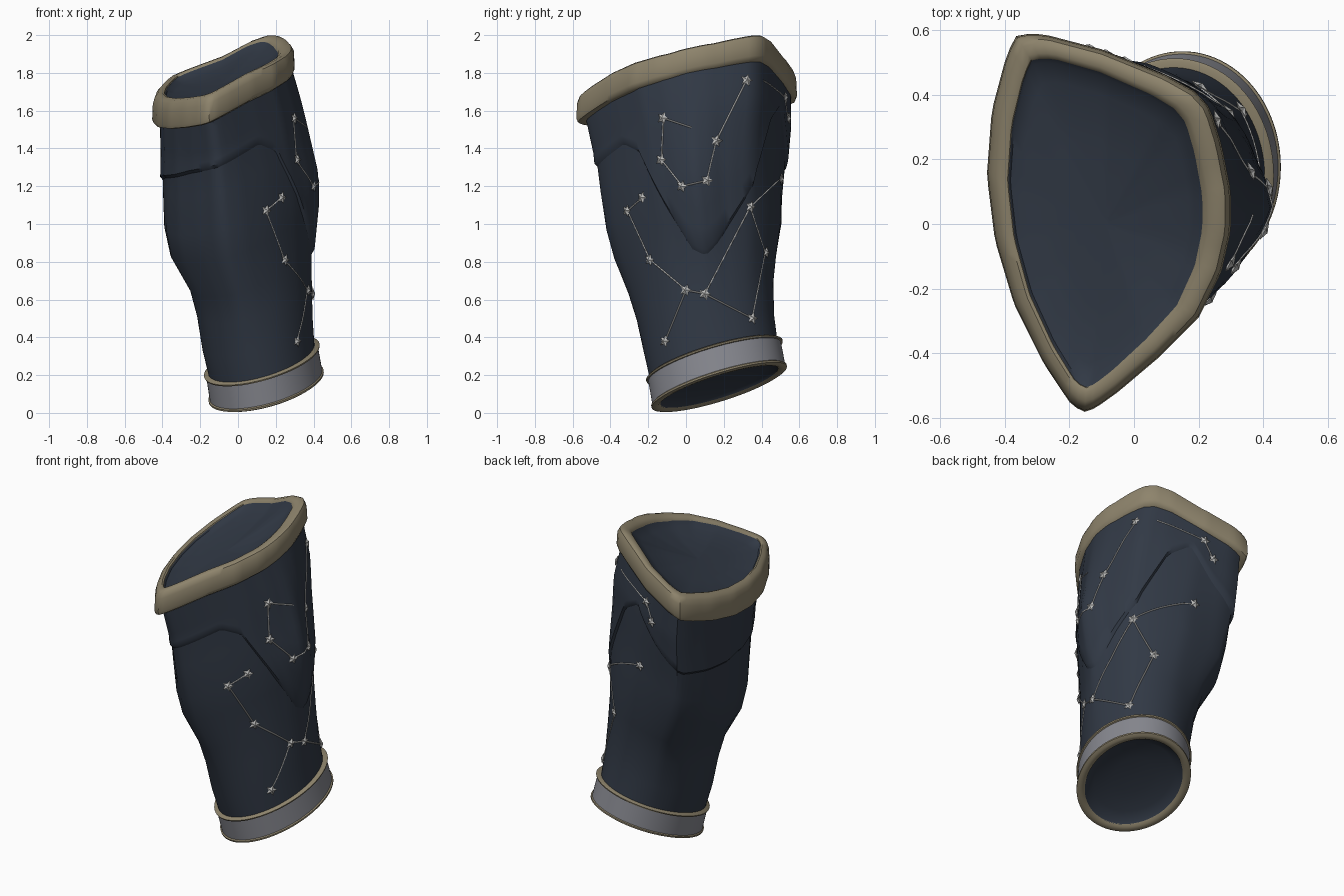
import bpy, math
from mathutils import Vector
from mathutils.bvhtree import BVHTree

if "Cube" in bpy.data.objects:
    bpy.data.objects.remove(bpy.data.objects["Cube"])

N = 96


def material(name, rgb):
    m = bpy.data.materials.new(name)
    m.diffuse_color = (*rgb, 1)
    m.use_nodes = True
    m.node_tree.nodes["Principled BSDF"].inputs["Base Color"].default_value = m.diffuse_color
    return m


CLOTH = material("navy cloth", (0.031, 0.041, 0.060))
TRIM = material("tan trim", (0.27, 0.23, 0.15))
BAND = material("grey band", (0.24, 0.245, 0.275))
STAR = material("pale silver", (0.50, 0.50, 0.49))

# Pointed shield outline of the upper opening
RIM_BOX = (-0.455, 0.30, -0.583, 0.587)
SHIELD = [(-.37, .58), (-.40, .5), (-.44, .35), (-.455, .15), (-.43, -.05), (-.37, -.25),
          (-.28, -.43), (-.20, -.55), (-.16, -.583), (-.12, -.57), (-.05, -.52), (.08, -.41),
          (.2, -.29), (.27, -.15), (.3, -.02), (.3, .1), (.27, .25), (.235, .36), (.19, .41),
          (.1, .46), (-.1, .54), (-.28, .587), (-.33, .587)]


def lerp(a, b, t):
    return a + (b - a) * t


def table(rows, v):
    """Linear interpolation in rows whose first column ascends."""
    if v <= rows[0][0]:
        return list(rows[0][1:])
    for p, q in zip(rows, rows[1:]):
        if v <= q[0]:
            t = (v - p[0]) / (q[0] - p[0])
            return [lerp(a, b, t) for a, b in zip(p[1:], q[1:])]
    return list(rows[-1][1:])


def shield_radius(th):
    x0, x1, y0, y1 = RIM_BOX
    pts = [Vector(((2 * x - x0 - x1) / (x1 - x0), (2 * y - y0 - y1) / (y1 - y0))) for x, y in SHIELD]
    d = Vector((math.cos(th), math.sin(th)))
    best = 0
    for a, b in zip(pts, pts[1:] + pts[:1]):
        e = b - a
        den = d.x * e.y - d.y * e.x
        if abs(den) < 1e-9:
            continue
        r = (a.x * e.y - a.y * e.x) / den
        s = (a.x * d.y - a.y * d.x) / den
        if -1e-6 <= s <= 1 + 1e-6 and r > best:
            best = r
    return best


ANG = [2 * math.pi * i / N for i in range(N)]
DEG = [(math.degrees(a) + 180) % 360 - 180 for a in ANG]
RAD = [shield_radius(a) for a in ANG]
# Flattening on both sides of the ridge that runs down the right side
RIDGE = [table([(0, 0), (18, .8), (35, 1), (60, .6), (88, 0)], abs(d))[0] for d in DEG]
# The upper rim rises to a peak at its back right corner
PEAK = [table([(-60, 0), (-10, -.025), (15, -.012), (46, .03), (60, .028), (90, 0)], d)[0] for d in DEG]


def point(i, box, zc, blend, inset=0.0, scale=1.0, dz=0.0, ridge=0.0):
    """Point on a tilted section; blend 0 = shield, 1 = ellipse."""
    x0, x1, y0, y1 = box
    r = lerp(RAD[i], 1, blend) * scale * (1 - ridge * RIDGE[i])
    dx = r * math.cos(ANG[i]) * ((x1 - x0) / 2 - inset)
    dy = r * math.sin(ANG[i]) * ((y1 - y0) / 2 - inset)
    t = min(max((zc - 0.13) / 1.67, 0), 1)
    z = zc + dz + lerp(.25, .416, t) * dx + lerp(.30, .165, t) * dy
    return Vector(((x0 + x1) / 2 + dx, (y0 + y1) / 2 + dy, z))


def rim_point(i, inset, scale, dz):
    """Rim section, slightly wider on the right than on the left."""
    p = point(i, RIM_BOX, 1.805, 0, inset, scale, dz + PEAK[i] * scale)
    p.x -= inset * .14
    return p


def loft(name, rings, mats, closed=False, cap=False, rule=None):
    verts = [v for r in rings for v in r]
    n = len(rings)
    faces = []
    for k in range(n if closed else n - 1):
        a, b = k * N, ((k + 1) % n) * N
        for i in range(N):
            j = (i + 1) % N
            faces.append((a + i, a + j, b + j, b + i))
    if cap:
        faces.append(tuple(range((n - 1) * N, n * N)))
    return make(name, verts, faces, mats, rule)


def make(name, verts, faces, mats, rule=None, angle=40):
    me = bpy.data.meshes.new(name)
    me.from_pydata(verts, [], faces)
    for m in mats:
        me.materials.append(m)
    if rule:
        for p in me.polygons:
            p.material_index = rule(p.index // N)
    ob = bpy.data.objects.new(name, me)
    bpy.context.collection.objects.link(ob)
    bpy.ops.object.select_all(action='DESELECT')
    ob.select_set(True)
    bpy.context.view_layer.objects.active = ob
    bpy.ops.object.shade_smooth_by_angle(angle=math.radians(angle))
    return ob


# Sleeve: section height, x range, y range, shape blend, ridge strength
BODY = [(.275, -.155, .405, -.19, .485, 1, 0), (.42, -.19, .395, -.225, .47, .9, .01),
        (.60, -.22, .39, -.265, .47, .75, .03), (.75, -.26, .39, -.31, .49, .6, .065),
        (.95, -.365, .415, -.385, .525, .42, .11), (1.10, -.395, .42, -.425, .525, .3, .12),
        (1.30, -.40, .375, -.455, .535, .15, .08), (1.50, -.40, .33, -.48, .55, .05, .03),
        (1.72, -.41, .265, -.535, .55, 0, 0)]


def body_point(i, zc, inset=0.0):
    *box, blend, ridge = table(BODY, zc)
    return point(i, box, zc, blend, inset, ridge=ridge)


sleeve = loft("sleeve", [[body_point(i, r[0]) for i in range(N)] for r in BODY], [CLOTH])

# Overlapping upper flap whose lower edge dips to a point on the right side
EDGE = [(-180, 1.40), (-130, 1.44), (-95, 1.45), (-62, 1.46), (-45, 1.38), (-25, 1.05), (-8, .80),
        (2, .75), (12, .80), (45, 1.07), (65, 1.43), (85, 1.54), (110, 1.38), (130, 1.29), (180, 1.40)]
EDGE_Z = [table(EDGE, d)[0] for d in DEG]
STEPS = 10
flap_rings = [[body_point(i, lerp(1.72, EDGE_Z[i], k / STEPS), -lerp(.006, .014, k / STEPS))
               for i in range(N)] for k in range(STEPS + 1)]
flap_rings.append([body_point(i, EDGE_Z[i] - .025, .004) for i in range(N)])
flap = loft("upper_flap", flap_rings, [CLOTH])

# Thick rolled rim around the upper opening: inset, drop
RIM = [(.03, -.15), (.008, -.14), (0, -.12), (.004, -.04), (.016, -.01), (.032, 0),
       (.060, 0), (.074, -.008), (.082, -.03), (.08, -.15)]
loft("upper_rim", [[rim_point(i, o, 1, d) for i in range(N)] for o, d in RIM], [TRIM], closed=True)

# Shallow dark linings that close both openings
loft("upper_lining", [[rim_point(i, .074, s, d) for i in range(N)]
                      for s, d in [(1, -.012), (.97, -.026), (.85, -.045), (.5, -.06), (.05, -.065)]],
     [CLOTH], cap=True)
LOW_BOX = (-.157, .458, -.184, .538)
loft("lower_lining", [[point(i, LOW_BOX, .132, 1, .046, s, d) for i in range(N)]
                      for s, d in [(1, .008), (.96, .022), (.8, .04), (.4, .055), (.05, .058)]],
     [CLOTH], cap=True)

# Lower cuff: grey band between two tan beads; t runs from bottom to top
CUFF = [(.06, .050), (0, .038), (-.01, .018), (.03, .003), (.09, .002), (.12, .009),
        (.90, .007), (.91, -.001), (.96, -.004), (1.0, .004), (1.02, .03)]


def cuff_point(i, t, o):
    box = [lerp(a, b, t) for a, b in zip(LOW_BOX, (-.177, .427, -.209, .507))]
    return point(i, box, lerp(.132, .285, t), 1, o)


loft("lower_cuff", [[cuff_point(i, t, o) for i in range(N)] for t, o in CUFF], [TRIM, BAND],
     rule=lambda k: 1 if k == 5 else 0)

# Surface lookup used to lay the embroidery on the cloth
verts, polys = [], []
for ob in (sleeve, flap):
    base = len(verts)
    verts += [v.co.copy() for v in ob.data.vertices]
    polys += [[base + i for i in p.vertices] for p in ob.data.polygons]
tree = BVHTree.FromPolygons(verts, polys)


def on_side(y, z):
    return tree.ray_cast(Vector((3, y, z)), Vector((-1, 0, 0)))[:2]


def on_back(x, z):
    return tree.ray_cast(Vector((x, 3, z)), Vector((0, -1, 0)))[:2]


# Constellations on the right side (y, z) and back (x, z)
SIDE = [[(.03, 1.51), (-.12, 1.56), (-.13, 1.34), (-.02, 1.20), (.11, 1.23), (.16, 1.44), (.32, 1.76)],
        [(-.23, 1.14), (-.31, 1.07), (-.19, .81), (0, .65), (-.11, .38)],
        [(.50, 1.24), (.34, 1.09), (.10, .63), (.35, .50), (.42, .85), (.34, 1.09)],
        [(0, .65), (.10, .63)]]
BACK = [[(.17, 1.76), (-.09, 1.67), (-.14, 1.56)]]
NO_STAR = {(.03, 1.51), (.17, 1.76)}

thread = bpy.data.curves.new("star_threads", 'CURVE')
thread.dimensions = '3D'
thread.bevel_depth = .0045
thread.bevel_resolution = 0
thread.materials.append(STAR)
bpy.context.collection.objects.link(bpy.data.objects.new("star_threads", thread))

done = set()
star_v, star_f = [], []


def add_star(co, no):
    """Small raised five-pointed stud facing along the surface normal."""
    if no.dot(co - Vector((.05, .1, co.z))) < 0:
        no = -no
    q = no.to_track_quat('Z', 'Y')
    b = len(star_v)
    for i in range(10):
        r, a = (.034, .018)[i % 2], math.pi * i / 5
        star_v.append(co + q @ Vector((r * math.cos(a), r * math.sin(a), .006)))
    star_v.append(co + no * .018)
    star_v.append(co - no * .005)
    for i in range(10):
        j = (i + 1) % 10
        star_f.extend([(b + i, b + j, b + 10), (b + j, b + i, b + 11)])


for chains, cast in ((SIDE, on_side), (BACK, on_back)):
    for chain in chains:
        for p in chain:
            hit = cast(*p)
            if p not in done and p not in NO_STAR and hit[0]:
                done.add(p)
                add_star(*hit)
        for p, q in zip(chain, chain[1:]):
            hits = [cast(lerp(p[0], q[0], k / 12), lerp(p[1], q[1], k / 12))[0] for k in range(13)]
            hits = [h for h in hits if h]
            sp = thread.splines.new('POLY')
            sp.points.add(len(hits) - 1)
            for c, h in zip(sp.points, hits):
                c.co = (*h, 1)
make("star_studs", star_v, star_f, [STAR], angle=10)
